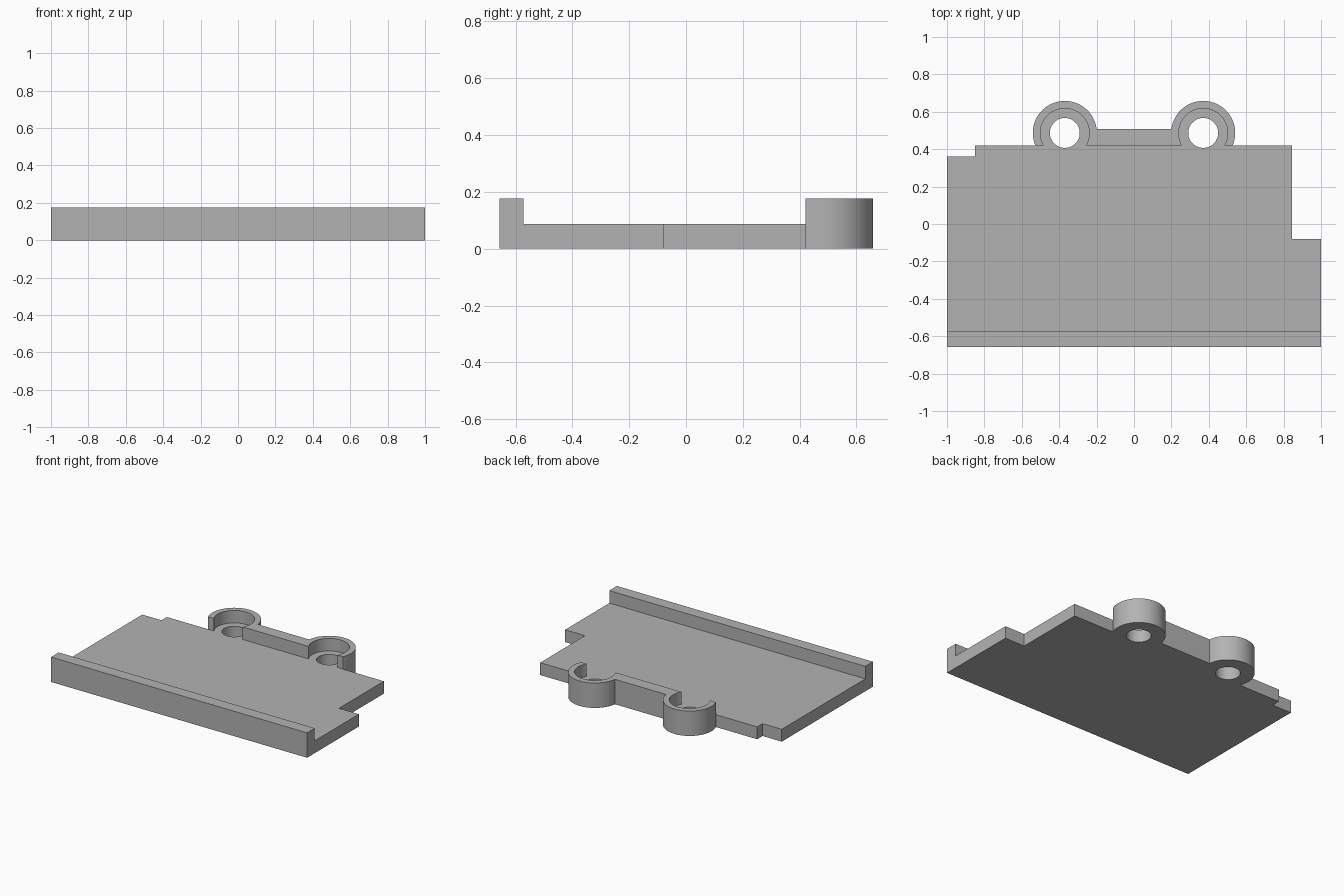
import bpy
import bmesh
from math import asin, cos, sin, pi

cube = bpy.data.objects.get("Cube")
if cube:
    bpy.data.objects.remove(cube, do_unlink=True)

# Main dimensions
FLOOR, TOP = 0.0875, 0.176
FRONT, RAIL, BACK, BRIDGE = -0.657, -0.572, 0.42, 0.508
LUG_X, LUG_Y = 0.37, 0.487
LUG_R, BORE_R, HOLE_R = 0.171, 0.131, 0.08


def arc(cx, r, a0, a1, n=48):
    """Points on a circle about one lug centre, from angle a0 to a1."""
    return [(cx + r * cos(a0 + (a1 - a0) * i / n),
             LUG_Y + r * sin(a0 + (a1 - a0) * i / n)) for i in range(n + 1)]


def mirrored(points):
    return [(-x, y) for x, y in reversed(points)]


def prism(name, loops, z0, z1):
    """Extrude an outline, with optional hole loops, from z0 to z1."""
    bm = bmesh.new()
    edges = []
    for loop in loops:
        vs = [bm.verts.new((x, y, z0)) for x, y in loop]
        edges += [bm.edges.new((vs[i - 1], vs[i])) for i in range(len(vs))]
    bmesh.ops.triangle_fill(bm, edges=edges, use_beauty=True)
    ext = bmesh.ops.extrude_face_region(bm, geom=bm.faces[:])
    moved = [g for g in ext["geom"] if isinstance(g, bmesh.types.BMVert)]
    bmesh.ops.translate(bm, verts=moved, vec=(0, 0, z1 - z0))
    bmesh.ops.recalc_face_normals(bm, faces=bm.faces[:])
    mesh = bpy.data.meshes.new(name)
    bm.to_mesh(mesh)
    bm.free()
    obj = bpy.data.objects.new(name, mesh)
    bpy.context.collection.objects.link(obj)
    return obj


# Full outline: stepped plate, two round lugs and the bridge between them
low = asin((BACK - LUG_Y) / LUG_R)
join = asin((BRIDGE - LUG_Y) / LUG_R)
left_lug = arc(LUG_X, LUG_R, low, pi - join)
outline = [(-1, FRONT), (1, FRONT), (1, -0.08), (0.845, -0.08), (0.845, BACK)]
outline += left_lug + mirrored(left_lug)
outline += [(-0.85, BACK), (-0.85, 0.36), (-1, 0.36)]
holes = [arc(s * LUG_X, HOLE_R, 0, 2 * pi)[:-1] for s in (-1, 1)]
plate = prism("mounting_plate", [outline] + holes, 0, TOP)

# Recess outline: plate floor behind the front rail plus both lug bores
bore_low = asin((BACK - LUG_Y) / BORE_R)
left_bore = arc(LUG_X, BORE_R, pi - bore_low, bore_low)
left_edge = list(reversed(left_bore)) + []
recess = [(-1.1, RAIL), (1.1, RAIL), (1.1, 0.5), (0.6, 0.5), left_lug[0]]
recess += left_edge + mirrored(left_edge)
recess += [(-left_lug[0][0], BACK), (-0.6, 0.5), (-1.1, 0.5)]
cutter = prism("recess_cutter", [recess], FLOOR, TOP + 0.1)
cutter.hide_render = True

# Cut the recess, leaving the rail, lug walls and bridge standing
cut = plate.modifiers.new("recess", 'BOOLEAN')
cut.operation = 'DIFFERENCE'
cut.solver = 'EXACT'
cut.object = cutter
bpy.ops.object.select_all(action='DESELECT')
plate.select_set(True)
bpy.context.view_layer.objects.active = plate
bpy.ops.object.modifier_apply(modifier=cut.name)
bpy.data.objects.remove(cutter, do_unlink=True)

# Plain grey finish
grey = bpy.data.materials.new("plain_grey")
grey.use_nodes = True
colour = (0.45, 0.45, 0.45, 1)
grey.diffuse_color = colour
grey.node_tree.nodes["Principled BSDF"].inputs["Base Color"].default_value = colour
plate.data.materials.clear()
plate.data.materials.append(grey)
bpy.ops.object.shade_smooth_by_angle(angle=pi / 6)
